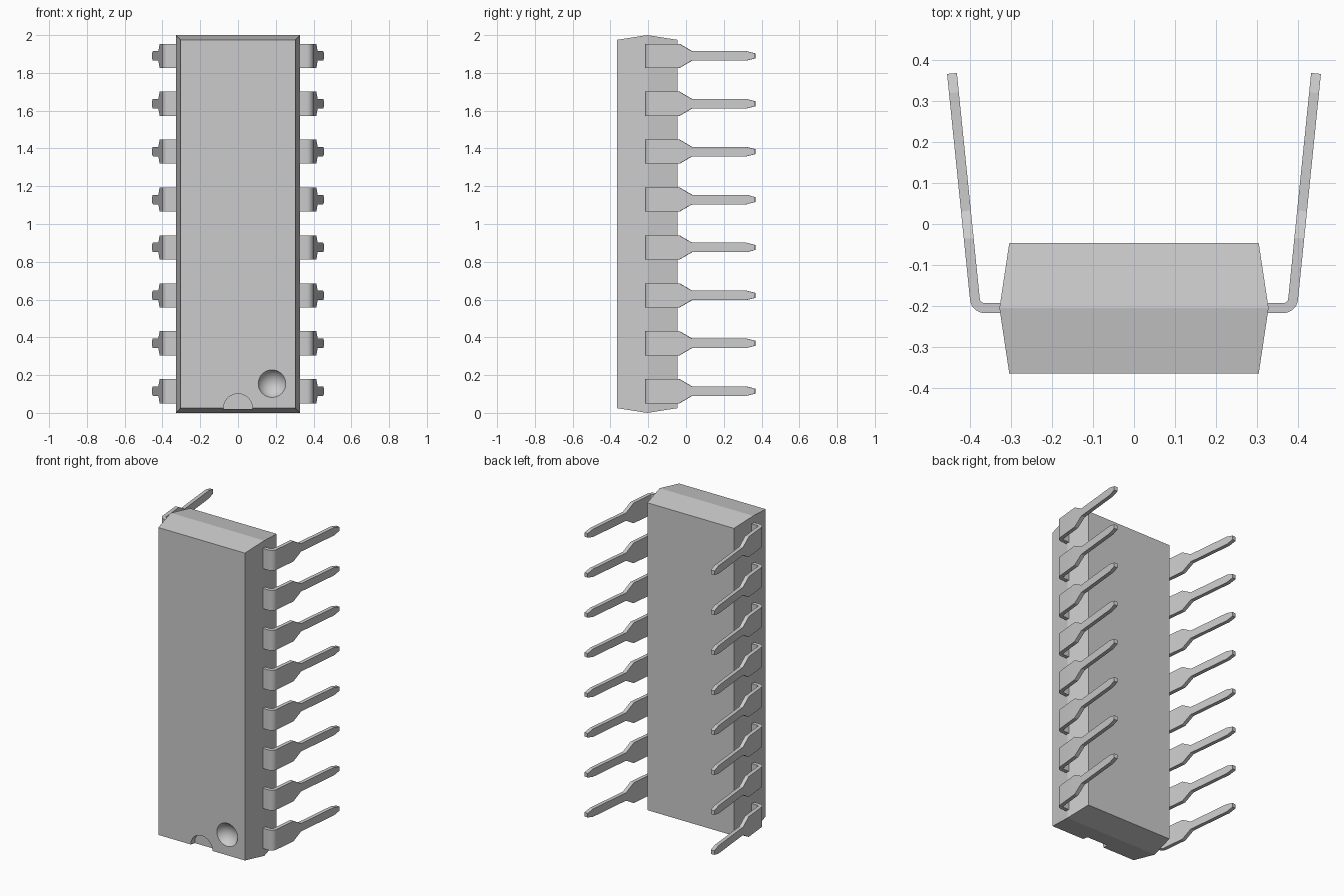
import bpy, bmesh, math
from mathutils import Vector, Matrix

if "Cube" in bpy.data.objects:
    bpy.data.objects.remove(bpy.data.objects["Cube"])


def make_object(name, bm):
    bmesh.ops.recalc_face_normals(bm, faces=bm.faces)
    mesh = bpy.data.meshes.new(name)
    bm.to_mesh(mesh)
    bm.free()
    obj = bpy.data.objects.new(name, mesh)
    bpy.context.collection.objects.link(obj)
    return obj


def activate(obj):
    bpy.ops.object.select_all(action='DESELECT')
    obj.select_set(True)
    bpy.context.view_layer.objects.active = obj


def loft(bm, rings):
    """Skin a list of four-point rings and cap both ends."""
    loops = [[bm.verts.new(p) for p in ring] for ring in rings]
    for a, b in zip(loops, loops[1:]):
        for i in range(4):
            j = (i + 1) % 4
            bm.faces.new((a[i], a[j], b[j], b[i]))
    bm.faces.new(loops[0])
    bm.faces.new(loops[-1])


# Body: two drafted halves meeting at the parting line
bm = bmesh.new()
rings = []
for y, hx, inset in ((-0.365, 0.304, 0.025), (-0.205, 0.328, 0), (-0.046, 0.304, 0.025)):
    rings.append([(-hx, y, inset), (hx, y, inset), (hx, y, 2 - inset), (-hx, y, 2 - inset)])
loft(bm, rings)
body = make_object("chip_body", bm)

# End notch cutter
bm = bmesh.new()
place = Matrix.Translation((0, -0.395, 0.025)) @ Matrix.Rotation(math.pi / 2, 4, 'X')
bmesh.ops.create_cone(bm, cap_ends=True, segments=48, radius1=0.076, radius2=0.076,
                      depth=0.14, matrix=place)
notch = make_object("notch_cutter", bm)

# Round dimple cutter
bm = bmesh.new()
place = Matrix.Translation((0.18, -0.400, 0.155)) @ Matrix.Rotation(math.pi / 2, 4, 'X')
bmesh.ops.create_uvsphere(bm, u_segments=48, v_segments=24, radius=0.081, matrix=place)
dimple = make_object("dimple_cutter", bm)

activate(body)
for cutter in (notch, dimple):
    cutter.hide_render = True
    mod = body.modifiers.new("cut", 'BOOLEAN')
    mod.operation = 'DIFFERENCE'
    mod.solver = 'EXACT'
    mod.object = cutter
    bpy.ops.object.modifier_apply(modifier=mod.name)
    bpy.data.objects.remove(cutter)
bpy.ops.object.shade_smooth_by_angle(angle=math.radians(12))

# Lead: flat strip that leaves the body, bends back and narrows to a pin
HALF_T, BEND_R, WIDE = 0.012, 0.024, 0.064
lean = math.radians(5.8)
bend = Vector((0.364, -0.181))
stations = [(Vector((0.31, bend.y - BEND_R)), Vector((0, -1)), WIDE)]
for i in range(9):
    a = -math.pi / 2 + (math.pi / 2 - lean) * i / 8
    n = Vector((math.cos(a), math.sin(a)))
    stations.append((bend + n * BEND_R, n, WIDE))
start, normal, _ = stations[-1]
for y, half_w in ((-0.035, WIDE), (0.032, 0.025), (0.32, 0.025), (0.367, 0.013)):
    stations.append((Vector((start.x + (y - start.y) * math.tan(lean), y)), normal, half_w))

bm = bmesh.new()
rings = []
for c, n, w in stations:
    o, i = c + n * HALF_T, c - n * HALF_T
    rings.append([(o.x, o.y, -w), (o.x, o.y, w), (i.x, i.y, w), (i.x, i.y, -w)])
loft(bm, rings)
lead = make_object("lead_pair_1", bm)
activate(lead)
bpy.ops.object.shade_smooth_by_angle(angle=math.radians(13))
lead.modifiers.new("mirror", 'MIRROR').use_clip = False

# Eight mirrored pairs up the body
for k in range(8):
    pair = lead
    if k:
        pair = lead.copy()
        pair.name = f"lead_pair_{k + 1}"
        bpy.context.collection.objects.link(pair)
    pair.location.z = 0.115 + 0.2536 * k
